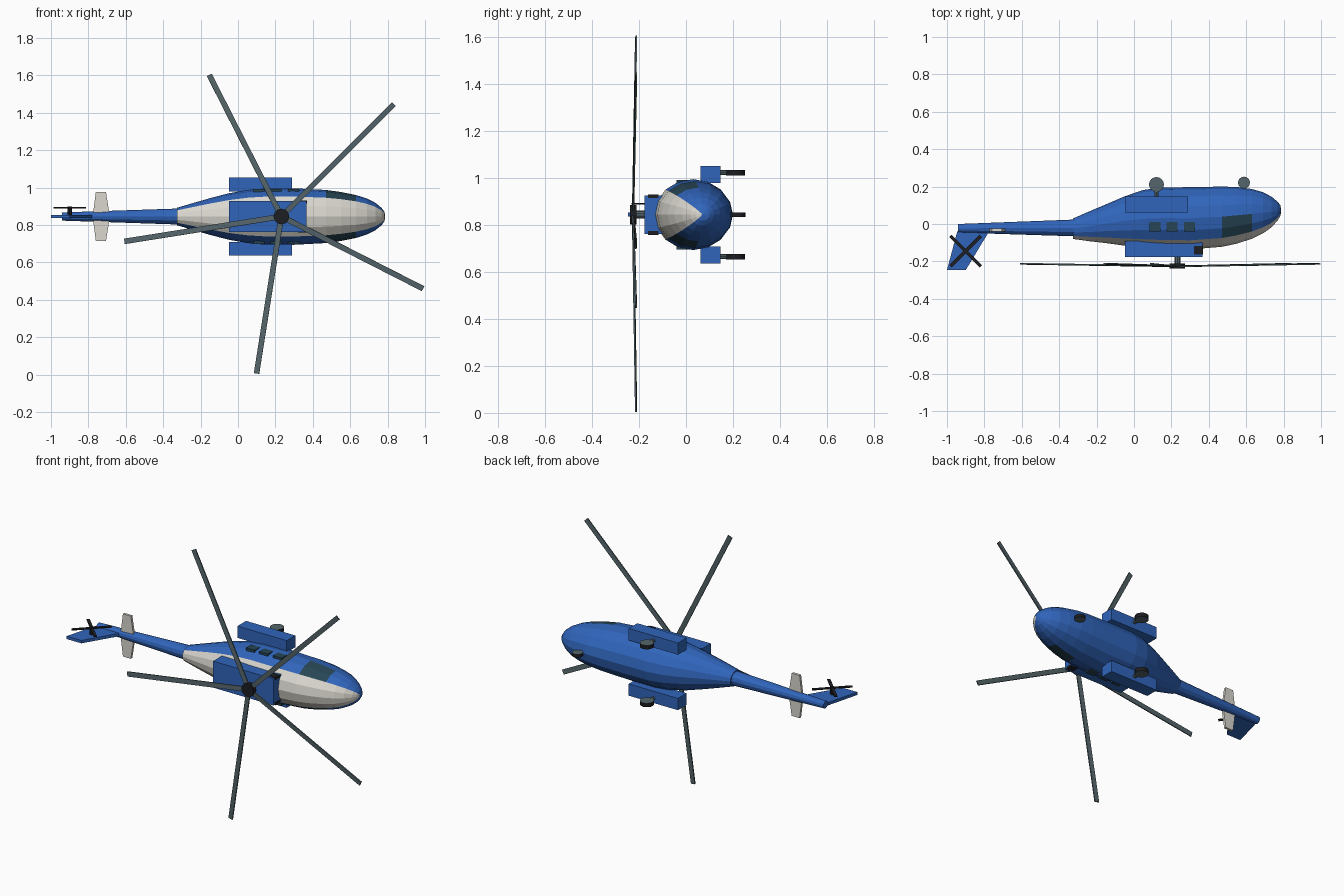
import bpy, bmesh
from math import sin, cos, pi, radians
from mathutils import Vector, Matrix

if "Cube" in bpy.data.objects:
    bpy.data.objects.remove(bpy.data.objects["Cube"])

# The aircraft lies on its side: nose +x, its roof faces -y, z is sideways
ZC = 0.845


def material(name, rgb):
    m = bpy.data.materials.new(name)
    m.diffuse_color = (*rgb, 1)
    m.use_nodes = True
    m.node_tree.nodes["Principled BSDF"].inputs["Base Color"].default_value = m.diffuse_color
    return m


BLUE = material("blue", (0.03, 0.13, 0.50))
WHITE = material("off_white", (0.70, 0.68, 0.62))
GLASS = material("glass", (0.02, 0.06, 0.09))
SLATE = material("slate", (0.09, 0.13, 0.145))
BLACK = material("black", (0.012, 0.013, 0.016))


def finish(name, bm, *mats):
    bmesh.ops.recalc_face_normals(bm, faces=bm.faces)
    me = bpy.data.meshes.new(name)
    bm.to_mesh(me)
    bm.free()
    for m in mats:
        me.materials.append(m)
    ob = bpy.data.objects.new(name, me)
    bpy.context.collection.objects.link(ob)
    return ob


def box(name, lo, hi, mat, rot=None):
    lo, hi = Vector(lo), Vector(hi)
    bm = bmesh.new()
    bmesh.ops.create_cube(bm, size=1)
    bm.transform(Matrix.Translation((lo + hi) / 2) @ (rot or Matrix()) @ Matrix.Diagonal((*(hi - lo), 1)))
    return finish(name, bm, mat)


def cylinder(name, a, b, r, mat, sides=12, cap=None):
    a, b = Vector(a), Vector(b)
    bm = bmesh.new()
    bmesh.ops.create_cone(bm, cap_ends=True, segments=sides, radius1=r, radius2=r, depth=(b - a).length)
    if cap:
        for f in bm.faces:
            f.material_index = int(len(f.verts) > 4)
    bm.transform(Matrix.Translation((a + b) / 2) @ Vector((0, 0, 1)).rotation_difference(b - a).to_matrix().to_4x4())
    return finish(name, bm, mat, *([cap] if cap else []))


def loft(name, stations, sides, paint, *mats):
    """Elliptical rings along x; station = x, roof y, belly y, half width."""
    bm = bmesh.new()
    rings = []
    for x, top, bottom, w in stations:
        c, r = (top + bottom) / 2, (bottom - top) / 2
        rings.append([bm.verts.new((x, c - r * cos(2 * pi * i / sides), ZC + w * sin(2 * pi * i / sides)))
                      for i in range(sides)])
    for k in range(len(rings) - 1):
        for i in range(sides):
            j = (i + 1) % sides
            f = bm.faces.new((rings[k][i], rings[k][j], rings[k + 1][j], rings[k + 1][i]))
            f.material_index = paint(k, min(i, sides - 1 - i))
    bm.faces.new(rings[0])
    bm.faces.new(rings[-1])
    return finish(name, bm, *mats)


def plate(name, pts, depth, mat):
    """Extrude a closed outline of 3D points by a depth vector."""
    bm = bmesh.new()
    f = bm.faces.new([bm.verts.new(p) for p in pts])
    ext = bmesh.ops.extrude_face_region(bm, geom=[f])["geom"]
    bmesh.ops.translate(bm, vec=depth, verts=[v for v in ext if isinstance(v, bmesh.types.BMVert)])
    bm.faces.ensure_lookup_table()
    return finish(name, bm, mat)


# Fuselage: white roof stripe, blue sides, cockpit side windows
body = [(-0.325, -0.080, 0.030, 0.047), (-0.24, -0.092, 0.067, 0.072), (-0.15, -0.102, 0.105, 0.098),
        (-0.05, -0.116, 0.148, 0.124), (0.05, -0.127, 0.182, 0.142), (0.14, -0.133, 0.195, 0.150),
        (0.30, -0.136, 0.197, 0.151), (0.47, -0.122, 0.200, 0.142), (0.55, -0.105, 0.198, 0.131),
        (0.63, -0.079, 0.187, 0.115), (0.69, -0.050, 0.170, 0.096), (0.735, -0.018, 0.146, 0.073),
        (0.768, 0.018, 0.119, 0.046), (0.782, 0.042, 0.101, 0.026), (0.787, 0.066, 0.078, 0.005)]
loft("fuselage", body, 16,
     lambda k, i: 1 if i < 2 else 2 if i < 4 and k in (7, 8) else 0, BLUE, WHITE, GLASS)

# Tail boom
loft("tail_boom", [(-0.94, -0.046, 0.0, 0.022), (-0.31, -0.066, 0.024, 0.043)], 12, lambda k, i: 0, BLUE)

# Engine housing on the roof with intakes on both sides
box("engine_housing", (-0.047, -0.176, ZC - 0.082), (0.366, -0.09, ZC + 0.082), BLUE)

for s, side in ((1, "left"), (-1, "right")):
    def zs(a, b):
        return sorted((ZC + s * a, ZC + s * b))

    z0, z1 = zs(0.07, 0.086)
    box("engine_intake_" + side, (0.322, -0.162, z0), (0.369, -0.118, z1), BLACK)
    # Cabin windows
    z0, z1 = zs(0.13, 0.148)
    for n, x in enumerate((0.112, 0.203, 0.297)):
        box(f"cabin_window_{side}_{n}", (x - 0.03, -0.040, z0), (x + 0.03, 0.011, z1), GLASS)
    # Sponson with its main wheel
    z0, z1 = zs(0.135, 0.208)
    box("sponson_" + side, (-0.047, 0.062, z0), (0.29, 0.146, z1), BLUE)
    zw = ZC + s * 0.179
    cylinder("main_strut_" + side, (0.12, 0.13, zw), (0.12, 0.21, zw), 0.011, SLATE, 8)
    cylinder("main_wheel_" + side, (0.12, 0.211, zw - 0.012), (0.12, 0.211, zw + 0.012), 0.04, BLACK, 16, SLATE)

# Nose gear
cylinder("nose_strut", (0.588, 0.17, ZC), (0.588, 0.215, ZC), 0.009, SLATE, 8)
cylinder("nose_wheel", (0.588, 0.221, ZC - 0.01), (0.588, 0.221, ZC + 0.01), 0.032, BLACK, 16, SLATE)

# Tail surfaces
plate("tail_fin", [(x, y, ZC - 0.009) for x, y in
                   ((-1.0, -0.247), (-0.9, -0.247), (-0.775, -0.04), (-0.945, -0.04))], (0, 0, 0.018), BLUE)
plate("stabilizer", [(x, -0.04, ZC + z) for x, z in
                     ((-0.76, 0.132), (-0.706, 0.132), (-0.685, 0), (-0.706, -0.132), (-0.76, -0.132), (-0.777, 0))],
      (0, 0.015, 0), WHITE)

# Tail rotor
cylinder("tail_rotor_shaft", (-0.9, -0.145, ZC), (-0.9, -0.145, ZC + 0.054), 0.012, BLACK, 8)
for n in range(2):
    box(f"tail_rotor_blade_{n}", (-1.015, -0.154, ZC + 0.044), (-0.785, -0.136, ZC + 0.050), BLACK,
        Matrix.Rotation(radians(45 + 90 * n), 4, 'Z'))

# Main rotor: mast, hub and five slightly coned blades
HUB = Vector((0.232, -0.226, ZC))
cylinder("rotor_mast", (HUB.x, -0.16, ZC), HUB, 0.017, SLATE, 10)
cylinder("rotor_hub", (HUB.x, -0.211, ZC), (HUB.x, -0.239, ZC), 0.042, BLACK, 12)
for n in range(5):
    bm = bmesh.new()
    bmesh.ops.create_cube(bm, size=1)
    bm.transform(Matrix.Translation((0.4375, 0, 0)) @ Matrix.Diagonal((0.825, 0.007, 0.029, 1)))
    bm.transform(Matrix.Translation(HUB) @ Matrix.Rotation(-radians(45 + 72 * n), 4, 'Y')
                 @ Matrix.Rotation(radians(0.9), 4, 'Z') @ Matrix.Rotation(radians(5), 4, 'X'))
    finish(f"rotor_blade_{n}", bm, SLATE)
